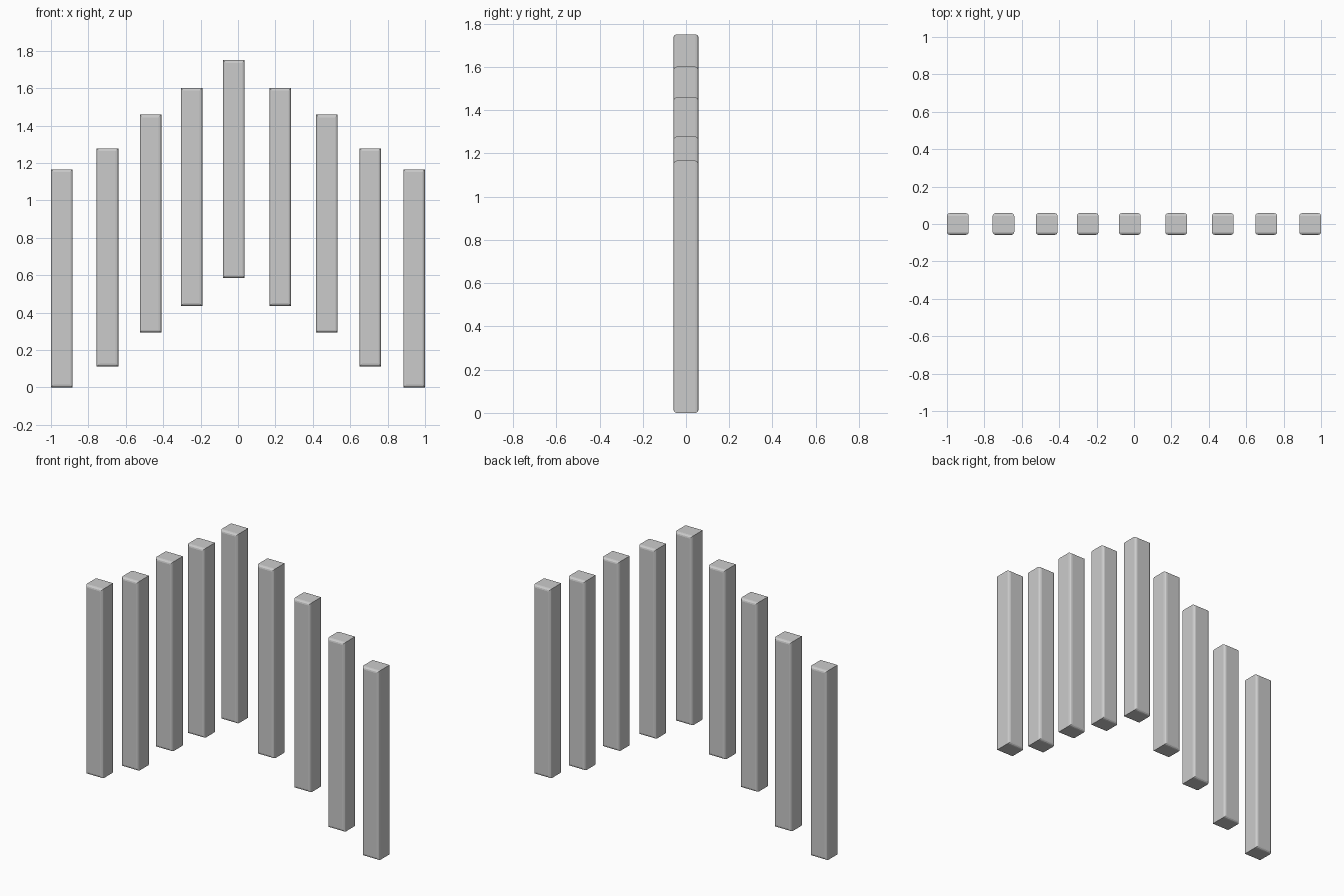
import bpy, bmesh
from mathutils import Vector

if "Cube" in bpy.data.objects:
    bpy.data.objects.remove(bpy.data.objects["Cube"])

WIDTH, DEPTH, HEIGHT = 0.116, 0.116, 1.166

# centre x and bottom z of each hanging bar, left to right
BARS = [(-0.942, 0.0), (-0.698, 0.112), (-0.467, 0.293), (-0.248, 0.435),
        (-0.022, 0.584), (0.226, 0.435), (0.475, 0.293), (0.707, 0.112), (0.942, 0.0)]


def bar_mesh():
    bm = bmesh.new()
    bmesh.ops.create_cube(bm, size=1)
    bmesh.ops.scale(bm, vec=Vector((WIDTH, DEPTH, HEIGHT)), verts=bm.verts)
    bmesh.ops.translate(bm, vec=Vector((0, 0, HEIGHT / 2)), verts=bm.verts)
    # round only the rims of the front and back faces
    rims = [e for e in bm.edges if abs(e.verts[0].co.y - e.verts[1].co.y) < 1e-5]
    bmesh.ops.bevel(bm, geom=rims, offset=0.015, segments=3, profile=0.5, affect='EDGES')
    mesh = bpy.data.meshes.new("bar")
    bm.to_mesh(mesh)
    bm.free()
    return mesh


# row of identical bars stepped into an arch
mesh = bar_mesh()
for i, (x, z) in enumerate(BARS):
    bar = bpy.data.objects.new(f"bar_{i + 1}", mesh)
    bar.location = (x, 0, z)
    bpy.context.collection.objects.link(bar)
